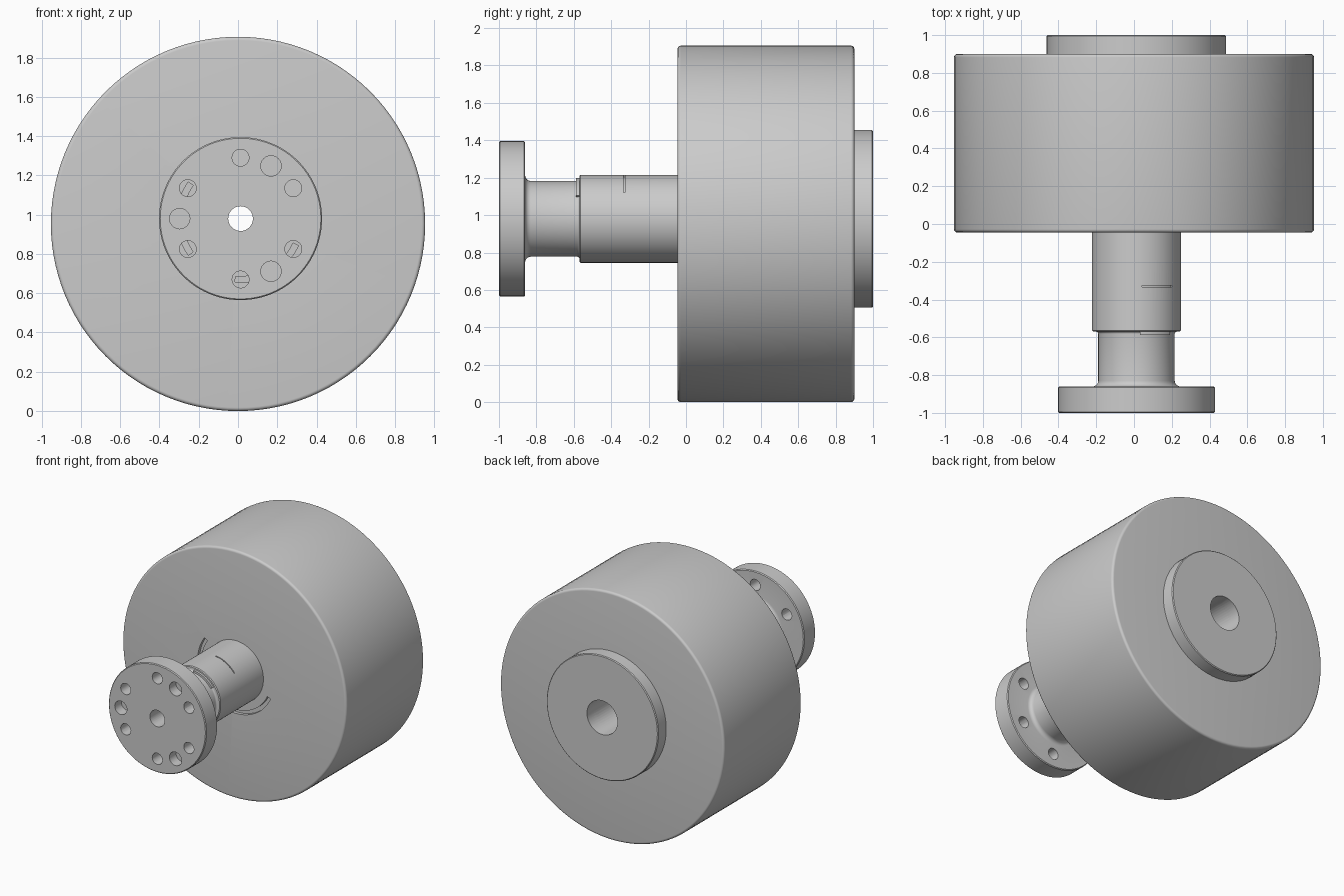
import bpy, bmesh
from math import cos, sin, pi, radians
from mathutils import Matrix, Vector

cube = bpy.data.objects.get("Cube")
if cube:
    bpy.data.objects.remove(cube, do_unlink=True)

DRUM_AXIS = (0, 0.953)     # x, z
HUB_AXIS = (0.013, 0.98)   # hub runs slightly off the drum centre
BOLT_R = 0.31


def lathe(name, axis, profile, start=0, sweep=360, steps=96):
    """Revolve (radius, y) points around a line parallel to y."""
    full = sweep == 360
    bm = bmesh.new()
    verts = [bm.verts.new((r, y, 0)) for r, y in profile]
    edges = [bm.edges.new(p) for p in zip(verts, verts[1:])]
    if not full:
        edges.append(bm.edges.new((verts[-1], verts[0])))
        bm.faces.new(verts)
    bmesh.ops.spin(bm, geom=bm.verts[:] + bm.edges[:] + bm.faces[:], cent=(0, 0, 0),
                   axis=(0, -1, 0), angle=radians(sweep), steps=steps, use_duplicate=False)
    bmesh.ops.remove_doubles(bm, verts=bm.verts, dist=1e-5)
    bmesh.ops.recalc_face_normals(bm, faces=bm.faces)
    turn = Matrix.Rotation(radians(-start), 4, 'Y')
    bm.transform(Matrix.Translation((axis[0], 0, axis[1])) @ turn)
    mesh = bpy.data.meshes.new(name)
    bm.to_mesh(mesh)
    bm.free()
    obj = bpy.data.objects.new(name, mesh)
    bpy.context.collection.objects.link(obj)
    return obj


def rod(radius, y0, y1, axis=HUB_AXIS, steps=32):
    return lathe("cutter", axis, [(0, y0), (radius, y0), (radius, y1), (0, y1)], steps=steps)


def arc_block(name, r0, r1, y0, y1, middle, sweep):
    ring = [(r0, y0), (r1, y0), (r1, y1), (r0, y1)]
    return lathe(name, HUB_AXIS, ring, middle - sweep / 2, sweep, 20)


def fillet(cr, cy, radius, a0, a1, n=5):
    """Arc points of a profile corner."""
    angles = [radians(a0 + (a1 - a0) * i / n) for i in range(n + 1)]
    return [(cr + radius * cos(a), cy + radius * sin(a)) for a in angles]


def activate(obj):
    bpy.ops.object.select_all(action='DESELECT')
    obj.select_set(True)
    bpy.context.view_layer.objects.active = obj


def cut(obj, cutters):
    activate(obj)
    for c in cutters:
        c.hide_render = True
        mod = obj.modifiers.new("cut", 'BOOLEAN')
        mod.operation, mod.solver, mod.object = 'DIFFERENCE', 'EXACT', c
        bpy.ops.object.modifier_apply(modifier=mod.name)
        bpy.data.objects.remove(c, do_unlink=True)


def finish(obj):
    activate(obj)
    bpy.ops.object.shade_smooth_by_angle(angle=radians(35))


# Large drum with rounded rims
R, F, B, e = 0.953, -0.045, 0.9, 0.018
drum = lathe("drum", DRUM_AXIS,
             [(0, F)] + fillet(R - e, F + e, e, -90, 0)
             + fillet(R - e, B - e, e, 0, 90) + [(0, B)], steps=112)
# Stepped bore and shallow curved slots in the front face
cut(drum, [rod(0.13, 0.0, 1.1, steps=48), rod(0.063, -0.2, 0.1)]
    + [arc_block("cutter", 0.295, 0.325, -0.1, -0.02, a, 70) for a in (180, 300)])

# Front flange, neck and shaft turned as one piece
c = 0.006
hub = lathe("flanged_shaft", HUB_AXIS,
            [(0, -1), (0.415 - c, -1), (0.415, -1 + c), (0.415, -0.86 - c), (0.415 - c, -0.86)]
            + fillet(0.2325, -0.83, 0.03, 270, 180)
            + fillet(0.2145, -0.582, 0.012, 180, 90)
            + [(0.235 - c, -0.57), (0.235, -0.57 + c), (0.235, F), (0, F)])


def bolt_hole(angle, radius, depth):
    a = radians(angle)
    spot = (HUB_AXIS[0] + BOLT_R * cos(a), HUB_AXIS[1] + BOLT_R * sin(a))
    return rod(radius, -1.1, depth, spot, 24)


# Through bolt holes, larger blind holes, bore and a thin slit in the shaft
cut(hub, [rod(0.063, -1.1, 0.1)]
    + [bolt_hole(a, 0.043, -0.8) for a in range(30, 360, 60)]
    + [bolt_hole(a, 0.052, -0.92) for a in (60, 180, 300)]
    + [arc_block("cutter", 0.225, 0.26, -0.334, -0.326, 60, 46)])

# Small lip on the shaft shoulder
lip = arc_block("shoulder_lip", 0.195, 0.218, -0.588, -0.565, 60, 50)

# Rear disc
disc = lathe("rear_disc", HUB_AXIS,
             [(0, B), (0.475, B), (0.475, 1 - c), (0.475 - c, 1), (0, 1)])
cut(disc, [rod(0.13, 0.5, 1.1, steps=48)])

for part in (drum, hub, lip, disc):
    finish(part)
